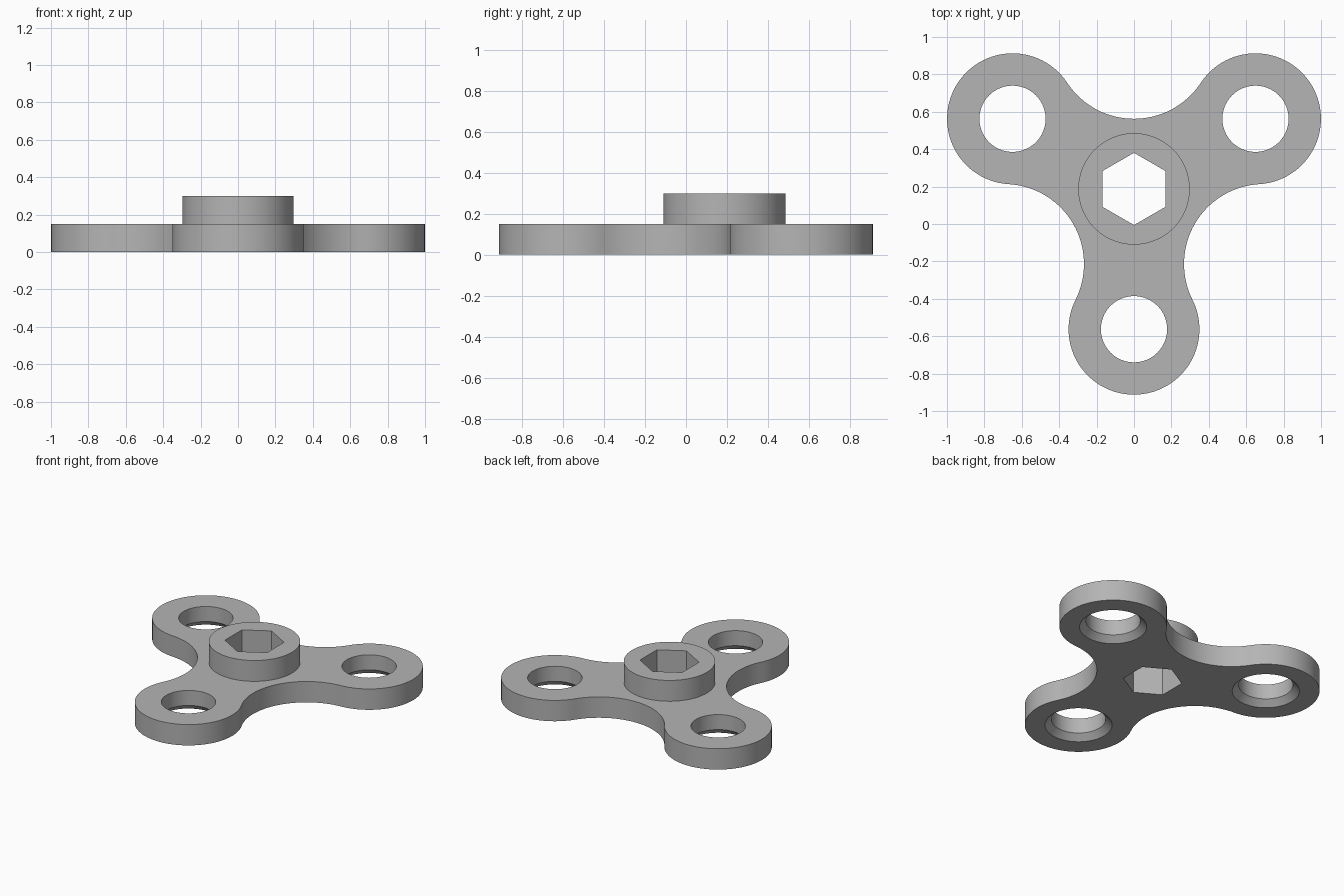
import bpy, bmesh
from math import sin, cos, pi, radians, atan2, hypot
from mathutils import Vector

cube = bpy.data.objects.get("Cube")
if cube:
    bpy.data.objects.remove(cube, do_unlink=True)

CENTRE = Vector((0, 0.1875))   # hub axis
ARM = 0.75                     # hub axis to lobe axis
LOBE_R = 0.35
PLATE_H, HUB_H = 0.15, 0.30
HUB_R, HEX_R = 0.298, 0.193
HOLE_R, CHAMFER = 0.177, 0.042
LOBE_ANGLES = [radians(a) for a in (30, 150, 270)]

grey = bpy.data.materials.new("plain_grey")
grey.use_nodes = True
colour = (0.46, 0.46, 0.46, 1)
grey.diffuse_color = colour
grey.node_tree.nodes["Principled BSDF"].inputs["Base Color"].default_value = colour


def polar(radius, angle, centre=Vector((0, 0))):
    return centre + Vector((cos(angle), sin(angle))) * radius


def circle(radius, centre, sides=96, start=0.0):
    return [polar(radius, start + 2 * pi * i / sides, centre) for i in range(sides)]


def loft(name, sections):
    """Closed solid through a stack of (outline, height) sections."""
    bm = bmesh.new()
    rings = [[bm.verts.new((p.x, p.y, z)) for p in outline] for outline, z in sections]
    n = len(rings[0])
    for low, high in zip(rings, rings[1:]):
        for i in range(n):
            j = (i + 1) % n
            bm.faces.new((low[i], low[j], high[j], high[i]))
    bm.faces.new(rings[0][::-1])
    bm.faces.new(rings[-1])
    bmesh.ops.recalc_face_normals(bm, faces=bm.faces)
    mesh = bpy.data.meshes.new(name)
    bm.to_mesh(mesh)
    bm.free()
    mesh.materials.append(grey)
    obj = bpy.data.objects.new(name, mesh)
    bpy.context.collection.objects.link(obj)
    return obj


def combine(target, tool, operation):
    """Apply a boolean and discard the tool."""
    bpy.ops.object.select_all(action="DESELECT")
    target.select_set(True)
    bpy.context.view_layer.objects.active = target
    mod = target.modifiers.new("cut", "BOOLEAN")
    mod.operation, mod.solver, mod.object = operation, "EXACT", tool
    bpy.ops.object.modifier_apply(modifier=mod.name)
    bpy.data.objects.remove(tool, do_unlink=True)


# Outline: round lobes joined by concave arcs tangent to both neighbours
half_gap, rise = ARM * cos(radians(30)), ARM * sin(radians(30))
waist_r = (half_gap ** 2 - LOBE_R ** 2) / (2 * LOBE_R)
waist_d = rise + waist_r
tangent = atan2(waist_r, half_gap)          # slope of the line joining arc centres
lobe_sweep = radians(60) + radians(90) + tangent - radians(90)
waist_sweep = pi / 2 - tangent
outline = []
for a in LOBE_ANGLES:
    lobe, waist = polar(ARM, a, CENTRE), polar(waist_d, a + pi / 3, CENTRE)
    to_waist = waist - lobe
    end = atan2(to_waist.y, to_waist.x) - a
    end = end % (2 * pi)
    outline += [polar(LOBE_R, a - end + 2 * end * i / 56, lobe) for i in range(57)]
    mid = a + pi / 3 + pi
    outline += [polar(waist_r, mid + waist_sweep * (1 - 2 * i / 32) , waist)
                for i in range(1, 32)]

# Plate with a raised round hub
spinner = loft("three_lobed_plate", [(outline, 0), (outline, PLATE_H)])
hub_outline = circle(HUB_R, CENTRE)
combine(spinner, loft("hub", [(hub_outline, PLATE_H / 2), (hub_outline, HUB_H)]), "UNION")

# Hexagonal socket right through the hub
socket = circle(HEX_R, CENTRE, 6, pi / 2)
combine(spinner, loft("socket_cutter", [(socket, -0.1), (socket, 0.4)]), "DIFFERENCE")

# Lobe holes, chamfered on the underside
for a in LOBE_ANGLES:
    lobe = polar(ARM, a, CENTRE)
    bore, mouth = circle(HOLE_R, lobe), circle(HOLE_R + 2 * CHAMFER, lobe)
    cutter = loft("hole_cutter", [(mouth, -CHAMFER), (bore, CHAMFER), (bore, 0.3)])
    combine(spinner, cutter, "DIFFERENCE")

bpy.ops.object.shade_smooth_by_angle(angle=radians(30))
